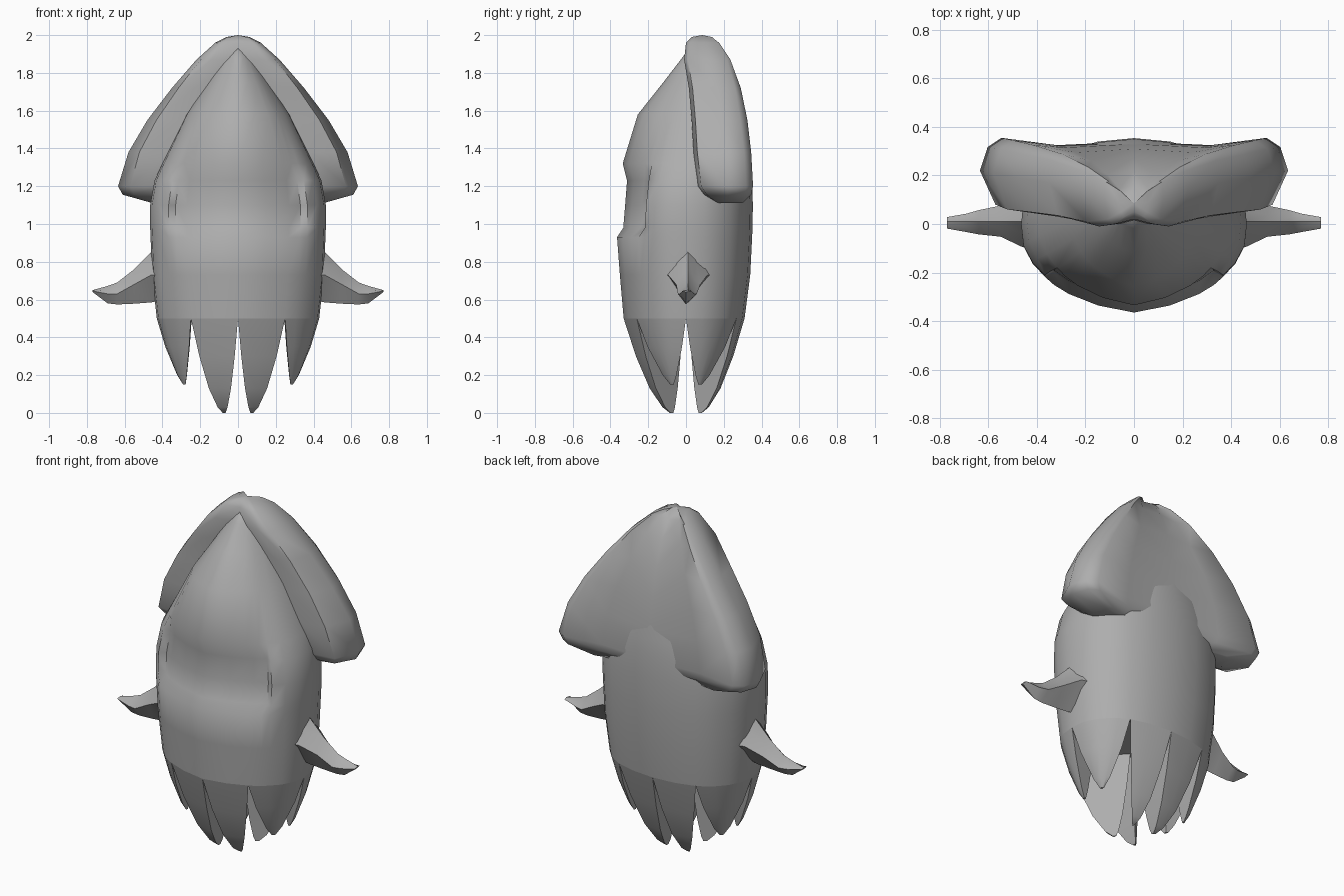
import bpy, bmesh
from mathutils import Vector

if "Cube" in bpy.data.objects:
    bpy.data.objects.remove(bpy.data.objects["Cube"])

skin = bpy.data.materials.new("grey skin")
skin.diffuse_color = (0.42, 0.42, 0.42, 1)
skin.use_nodes = True
skin.node_tree.nodes["Principled BSDF"].inputs["Base Color"].default_value = skin.diffuse_color


def finish(bm, name, angle):
    """Mirror across x, weld and smooth one part."""
    bmesh.ops.remove_doubles(bm, verts=bm.verts, dist=0.0005)
    bmesh.ops.recalc_face_normals(bm, faces=bm.faces)
    me = bpy.data.meshes.new(name)
    bm.to_mesh(me)
    bm.free()
    me.materials.append(skin)
    ob = bpy.data.objects.new(name, me)
    bpy.context.collection.objects.link(ob)
    m = ob.modifiers.new("mirror", 'MIRROR')
    m.use_clip = True
    bpy.context.view_layer.objects.active = ob
    ob.select_set(True)
    bpy.ops.object.modifier_apply(modifier=m.name)
    bm = bmesh.new()
    bm.from_mesh(ob.data)
    bmesh.ops.recalc_face_normals(bm, faces=bm.faces)
    bm.to_mesh(ob.data)
    bm.free()
    bpy.ops.object.shade_smooth_by_angle(angle=angle)
    ob.select_set(False)


def loft(bm, rings, closed=False):
    rows = [[bm.verts.new(p) for p in r] for r in rings]
    for a, b in zip(rows, rows[1:]):
        n = len(a)
        for i in range(n if closed else n - 1):
            j = (i + 1) % n
            bm.faces.new((a[i], a[j], b[j], b[i]))
    return rows


# Body: quarter section (sideways, forward), stacked by height
SEC = [(0, 1), (.32, .92), (.58, .79), (.71, .69), (.79, .60), (.90, .45), (.98, .25), (1, 0)]
BACK = [(0, 1), (.32, .96), (.58, .86), (.71, .76), (.79, .67), (.90, .50), (.98, .27), (1, 0)]
# height, half width, front, back, centre, dent depth
LEVELS = [
    (.50, .430, -.330, .310, 0, 0), (.73, .455, -.350, .340, 0, 0),
    (.93, .463, -.365, .350, 0, 0), (.98, .465, -.362, .352, 0, .03),
    (1.10, .465, -.352, .354, 0, .03), (1.23, .442, -.342, .350, .02, .03),
    (1.32, .400, -.335, .340, .05, 0), (1.58, .275, -.255, .300, .10, 0),
    (1.75, .165, -.120, .255, .11, 0), (1.88, .090, -.020, .205, .12, 0),
    (1.95, .030, .030, .150, .12, 0),
]


def section(z, w, f, b, c, dent):
    pts = []
    for i, (u, v) in enumerate(SEC):
        d = dent * (1 + .25 * i) if i <= 3 else 0      # face recess
        pts.append((w * u, c + (f - c) * v + d, z))
    return pts + [(w * u, c + (b - c) * v, z) for u, v in BACK[-2::-1]]


bm = bmesh.new()
rows = loft(bm, [section(*l) for l in LEVELS])
bm.faces.new(rows[-1])
root = section(*LEVELS[0])
bm.faces.new([bm.verts.new(p) for p in root])           # underside between the arms

# Arms: wedges of the lowest section, tapering to a tip
INNER = [(.30, .25), (.13, .53), (.03, .79), (0, .94)]   # height, taper
OUTER = [(.35, .30), (.20, .72), (.15, .93)]


def arm(points, apex, tip, steps):
    base = [Vector(p) for p in points] + [Vector((*apex, .5))]
    rings = [base]
    for z, s in steps:
        ring = [p.lerp(Vector((*tip, z)), s) for p in base]
        for p in ring:
            p.z = z
        rings.append(ring)
    bm.faces.new(loft(bm, rings, True)[-1])


half = root[:8], root[:6:-1]
for pts, s in zip(half, (-1, 1)):
    arm(pts[:3], (.012, .015 * s), (.07, .07 * s), INNER)
    arm(pts[2:], (.245, .03 * s), (.28, .07 * s), OUTER)
finish(bm, "body_and_arms", 1.0)

# Hood fin: height, half width, front, side edge, back
HOOD = [
    (1.11, .45, .17, .20, .30), (1.155, .61, .11, .22, .345), (1.20, .635, .08, .22, .355),
    (1.38, .58, .06, .21, .345), (1.55, .48, .05, .19, .325), (1.72, .35, .035, .17, .290),
    (1.87, .22, .01, .14, .235), (1.96, .12, .02, .11, .175), (1.99, .06, .05, .09, .125),
]


def hood_section(z, w, f, m, b):
    return [(0, b - .015, z), (.5 * w, b - .03, z), (.86 * w, b, z), (.95 * w, (m + b) / 2 + .03, z),
            (w, m, z), (.9 * w, f, z), (.65 * w, f - .02, z), (0, f, z)]


bm = bmesh.new()
rows = loft(bm, [hood_section(*h) for h in HOOD])
bm.faces.new(rows[0])
top = bm.verts.new((0, .085, 2.0))
for a, b in zip(rows[-1], rows[-1][1:]):
    bm.faces.new((a, b, top))
finish(bm, "hood_fin", 1.0)

# Side tentacles: x, low, wide height, high, front, back
FEELER = [
    (.38, .60, .73, 1.02, -.12, .15), (.46, .585, .73, .85, -.10, .12),
    (.55, .578, .68, .76, -.055, .08), (.64, .574, .63, .69, -.045, .06),
    (.69, .580, .63, .672, -.035, .045), (.77, .640, .645, .65, -.02, .03),
]
bm = bmesh.new()
rows = loft(bm, [[(x, 0, lo), (x, f * .95, mid), (x, f * .45, (mid + hi) / 2), (x, .01, hi),
                  (x, b * .45, (mid + hi) / 2), (x, b * .95, mid)]
                 for x, lo, mid, hi, f, b in FEELER], True)
bm.faces.new(rows[0])
bm.faces.new(rows[-1])
finish(bm, "side_tentacles", 1.0)
